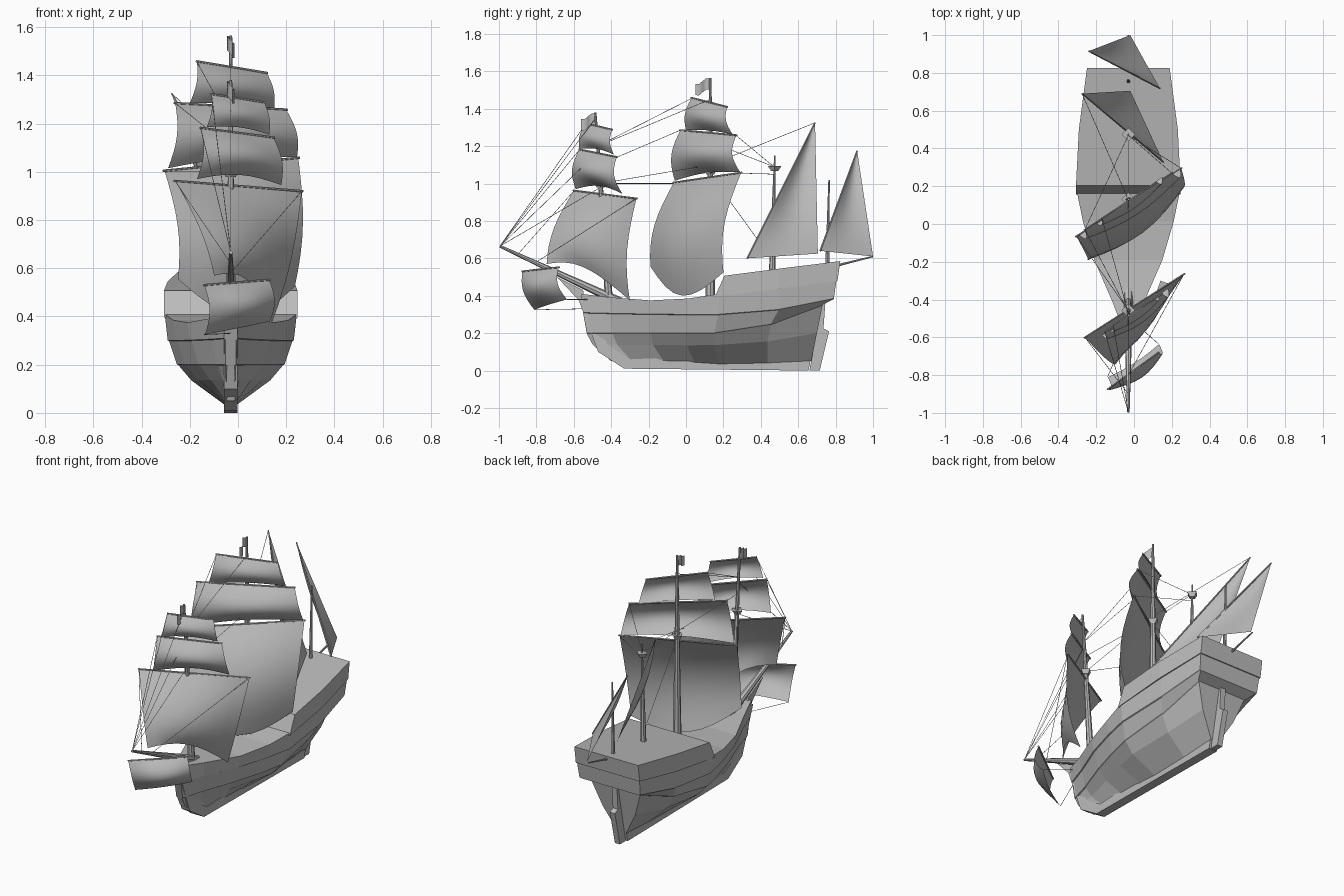
import bpy, bmesh, math
from mathutils import Vector

if "Cube" in bpy.data.objects:
    bpy.data.objects.remove(bpy.data.objects["Cube"])

CX = -0.03  # centre line of the ship

grey = bpy.data.materials.new("plain_grey")
grey.use_nodes = True
GREY = (0.5, 0.5, 0.5, 1)
grey.diffuse_color = GREY
grey.node_tree.nodes["Principled BSDF"].inputs["Base Color"].default_value = GREY


def finish(name, bm, smooth=False, recalc=True):
    if recalc:
        bmesh.ops.recalc_face_normals(bm, faces=bm.faces)
    for f in bm.faces:
        f.smooth = smooth
    me = bpy.data.meshes.new(name)
    bm.to_mesh(me)
    bm.free()
    me.materials.append(grey)
    ob = bpy.data.objects.new(name, me)
    bpy.context.collection.objects.link(ob)
    return ob


def loft(name, rings):
    """Closed rings skinned in order, capped at both ends."""
    bm = bmesh.new()
    vs = [[bm.verts.new(p) for p in r] for r in rings]
    n = len(vs[0])
    for a, b in zip(vs, vs[1:]):
        for i in range(n):
            j = (i + 1) % n
            bm.faces.new((a[i], a[j], b[j], b[i]))
    bm.faces.new(vs[0])
    # The far cap is split across so that a bent end stays clean
    for i in range(n // 2 - 1):
        bm.faces.new((vs[-1][i], vs[-1][i + 1], vs[-1][n - 2 - i], vs[-1][n - 1 - i]))
    return finish(name, bm)


def plate(name, pts, width):
    """Side outline (y, z) given thickness across x."""
    bm = bmesh.new()
    face = bm.faces.new([bm.verts.new((CX - width / 2, y, z)) for y, z in pts])
    out = bmesh.ops.extrude_face_region(bm, geom=[face])["geom"]
    bmesh.ops.translate(bm, vec=(width, 0, 0),
                        verts=[v for v in out if isinstance(v, bmesh.types.BMVert)])
    return finish(name, bm)


def rod(name, a, b, r1, r2=None, sides=8):
    a, b = Vector(a), Vector(b)
    r2 = r1 if r2 is None else r2
    bm = bmesh.new()
    bmesh.ops.create_cone(bm, cap_ends=True, segments=sides, radius1=r1,
                          radius2=r2, depth=(b - a).length)
    bm.transform((b - a).to_track_quat('Z', 'Y').to_matrix().to_4x4())
    bmesh.ops.translate(bm, verts=bm.verts, vec=(a + b) / 2)
    return finish(name, bm)


def lerp(a, b, t):
    return a + (b - a) * t


# Hull: strakes from gunwale to keel, each slightly overlapping the one below
T = (0, .11, .27, .42, .54, .78, 1)
HALF = (.027, .085, .18, .24, .274, .255, .215)
TOP = (.41, .392, .375, .385, .41, .45, .485)
BOW_Y = (-.56, -.55, -.53, -.5, -.4)
STERN_Y = (.805, .79, .73, .7, .67)
MID_Z = (0, .3, .2, .135, .035)
BOW_Z = (0, .31, .2, .14, .05)
STERN_Z = (0, .385, .352, .2, .05)
MID_F = (1, .94, .8, .6, .1)
STERN_F = (1, .95, .78, .52, .12)
rings = []
for t, half, top in zip(T, HALF, TOP):
    d = abs(t - .5) * 2
    side = []
    for k in range(5):
        y = lerp(BOW_Y[k], STERN_Y[k], t)
        z = lerp(MID_Z[k], (BOW_Z if t < .5 else STERN_Z)[k], d * d) if k else top
        f = lerp(MID_F[k], STERN_F[k], d * d) if t > .5 else MID_F[k] ** (1 + d)
        w = max(half * f, .018)
        if k in (1, 2):
            side.append((w + .004, y, z))
            side.append((w - .002, y, z - .003))
        else:
            side.append((w, y, z))
    rings.append([(CX + w, y, z) for w, y, z in side]
                 + [(CX - w, y, z) for w, y, z in reversed(side)])
loft("hull", rings)

# Raised stern deck with a sloping front and slight lip
rings = []
for half, yb, zb, yt, zt in ((.277, .155, .395, .205, .507),
                             (.262, .5, .437, .5, .545), (.219, .81, .48, .825, .585)):
    rings.append([(CX + half, yb, zb), (CX + half, yt, zt),
                  (CX - half, yt, zt), (CX - half, yb, zb)])
loft("stern_deck", rings)

plate("keel", [(-.575, .38), (-.47, .1), (-.33, .01), (.655, 0), (.725, .34),
               (.62, .1), (-.3, .06), (-.42, .14), (-.52, .38)], .056)
plate("rudder", [(.66, 0), (.715, 0), (.765, .21), (.735, .225),
                 (.745, .36), (.725, .36)], .035)
plate("beak", [(-.69, .5), (-.55, .43), (-.54, .34)], .03)

# Masts, bowsprit and stern spar
fore_foot, fore_head = Vector((CX, -.41, .35)), Vector((CX, -.485, 1.38))


def on_fore(z):
    return fore_foot.lerp(fore_head, (z - .35) / 1.03)


rod("fore_mast", fore_foot, fore_head, .022, .006)
rod("main_mast", (CX, .13, .38), (CX, .13, 1.565), .026, .006)
rod("mizzen_mast", (CX, .46, .5), (CX, .475, 1.15), .018, .004)
rod("after_mast", (CX, .755, .54), (CX, .765, 1.02), .011, .004)
TIP = (CX, -.995, .665)
rod("bowsprit", (CX, -.35, .365), TIP, .026, .007)
rod("stern_spar", (CX, .78, .555), (CX, 1.0, .61), .007, .004)

# Lookout tops
for name, p in (("fore", on_fore(.99)), ("main", Vector((CX, .13, 1.06))),
                ("mizzen", Vector((CX, .474, 1.08)))):
    rod(name + "_lookout", p - Vector((0, 0, .012)), p + Vector((0, 0, .014)), .02, .036, 4)


def patch(name, point, n=8):
    bm = bmesh.new()
    g = [[bm.verts.new(point(i / n, j / n)) for i in range(n + 1)] for j in range(n + 1)]
    for j in range(n):
        for i in range(n):
            bm.faces.new((g[j][i], g[j + 1][i], g[j + 1][i + 1], g[j][i + 1]))
    bmesh.ops.remove_doubles(bm, verts=bm.verts, dist=.0005)
    return finish(name, bm, True, False)


def square_sail(name, tl, tr, bl, br, belly, arch=0, loose=1.0):
    """Square sail on a yard, filled toward the bow."""
    tl, tr, bl, br = map(Vector, (tl, tr, bl, br))
    along = tr - tl
    ahead = Vector((along.y, -along.x, 0)).normalized()

    def point(u, v):
        p = tl.lerp(tr, u).lerp(bl.lerp(br, u), v)
        full = math.sin(math.pi * u)
        p += ahead * belly * (.5 + .5 * full) * math.sin(math.pi * v * loose)
        p.z += arch * full * v * v
        return p
    patch(name, point)
    rod(name + "_yard", tl - along * .01, tr + along * .01, .005, sides=6)


square_sail("fore_course", (-.26, -.6, .962), (.265, -.265, .92),
            (-.115, -.72, .57), (.125, -.275, .375), .11, .08, .82)
square_sail("fore_topsail", (-.155, -.57, 1.182), (.148, -.37, 1.142),
            (-.17, -.59, .97), (.18, -.34, .945), .07, .03)
square_sail("fore_topgallant", (-.11, -.535, 1.322), (.11, -.395, 1.288),
            (-.13, -.57, 1.185), (.13, -.385, 1.155), .04, .015)
square_sail("main_course", (-.305, -.065, 1.005), (.25, .295, 1.058),
            (-.265, -.165, .555), (.22, .225, .525), .13, -.14, .85)
square_sail("main_topsail", (-.26, -.03, 1.285), (.2, .27, 1.258),
            (-.29, -.06, 1.015), (.245, .29, 1.06), .08, .02)
square_sail("main_topgallant", (-.17, .03, 1.458), (.12, .22, 1.41),
            (-.2, .0, 1.285), (.15, .25, 1.262), .05, .01)
square_sail("spritsail", (-.14, -.875, .53), (.13, -.68, .552),
            (-.145, -.8, .325), (.125, -.625, .38), .085, 0, .9)


def lateen(name, peak, low, clew, belly):
    """Three-cornered sail hung from a slanting yard."""
    peak, low, clew = map(Vector, (peak, low, clew))
    n = (low - peak).cross(clew - peak).normalized()

    def point(u, v):
        p = peak.lerp(low.lerp(clew, u), v)
        return p - n * belly * math.sin(math.pi * u) * math.sin(math.pi * v)
    patch(name, point)
    rod(name + "_yard", low, peak, .005, .004, 6)


lateen("mizzen_lateen", (-.275, .69, 1.325), (.155, .328, .6), (-.02, .705, .625), .035)
lateen("after_lateen", (-.24, .915, 1.175), (.137, .718, .64), (-.02, 1.0, .61), .025)


# Pennants
def flag(name, y, z):
    patch(name, lambda u, v: Vector((CX - .015 * math.sin(6 * u), y - .08 * u,
                                     z - .06 * v - .025 * u + .01 * math.sin(6 * u))), 4)


flag("main_flag", .13, 1.56)
flag("fore_flag", -.482, 1.372)

# Rigging lines
main, mizzen = (lambda z: (CX, .13, z)), (lambda z: (CX, .47, z))
lines = [(TIP, on_fore(1.35)), (TIP, on_fore(1.17)), (TIP, on_fore(.98)),
         (TIP, (-.155, -.57, 1.18)), (TIP, (-.11, -.535, 1.32)),
         ((CX, -.8, .58), (.265, -.265, .92)), ((CX, -.9, .62), (-.26, -.6, .96)),
         ((-.14, -.81, .325), (CX, -.55, .33)), ((.13, -.635, .38), (CX + .03, -.52, .38)),
         (on_fore(1.2), main(1.45)), (on_fore(1.0), main(1.1)),
         (on_fore(1.2), (-.17, .03, 1.455)), (on_fore(1.1), (-.26, -.03, 1.285)),
         (on_fore(1.0), (-.305, -.065, 1.0)),
         (mizzen(1.09), (.2, .27, 1.255)), (mizzen(1.09), (-.26, -.03, 1.285)),
         (mizzen(1.05), (.25, .295, 1.055)), (mizzen(.58), main(1.05)),
         (main(1.1), (-.275, .69, 1.325))]
cu = bpy.data.curves.new("rigging", 'CURVE')
cu.dimensions = '3D'
cu.bevel_depth = .0015
cu.bevel_resolution = 0
for a, b in lines:
    s = cu.splines.new('POLY')
    s.points.add(1)
    for pt, co in zip(s.points, (a, b)):
        pt.co = (*co, 1)
cu.materials.append(grey)
bpy.context.collection.objects.link(bpy.data.objects.new("rigging", cu))
